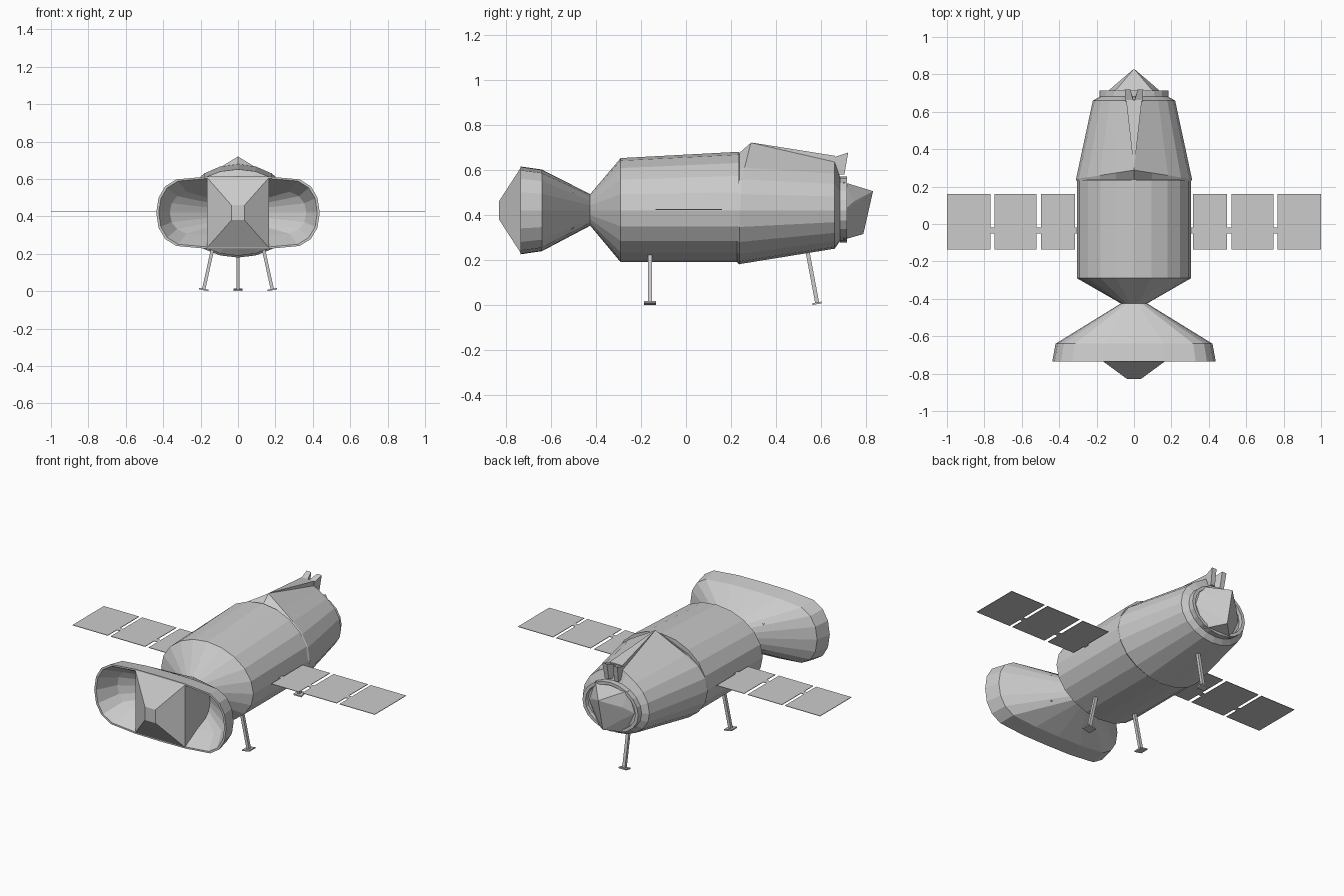
import bpy, bmesh, math
from mathutils import Vector

if "Cube" in bpy.data.objects:
    bpy.data.objects.remove(bpy.data.objects["Cube"])

CZ = 0.42   # height of the ship's long axis
N = 20      # sides of the hull


def finish(name, bm):
    bmesh.ops.recalc_face_normals(bm, faces=bm.faces)
    me = bpy.data.meshes.new(name)
    bm.to_mesh(me)
    bm.free()
    ob = bpy.data.objects.new(name, me)
    bpy.context.collection.objects.link(ob)
    return ob


def loft(name, rings, cap_start=True, cap_end=True):
    bm = bmesh.new()
    vs = [[bm.verts.new(p) for p in r] for r in rings]
    for a, b in zip(vs, vs[1:]):
        for i in range(len(a)):
            j = (i + 1) % len(a)
            bm.faces.new((a[i], a[j], b[j], b[i]))
    if cap_start:
        bm.faces.new(vs[0])
    if cap_end:
        bm.faces.new(vs[-1])
    return finish(name, bm)


def hull(name, pts):
    bm = bmesh.new()
    for p in pts:
        bm.verts.new(p)
    bmesh.ops.convex_hull(bm, input=bm.verts)
    return finish(name, bm)


def box(name, x0, x1, y0, y1, z0, z1):
    return hull(name, [(x, y, z) for x in (x0, x1) for y in (y0, y1) for z in (z0, z1)])


def ring(y, rx, top, bottom, peak=None, lean=0.0):
    """Oval section; peak turns the upper arc into a gable roof, lean pushes its ridge back."""
    out = []
    for k in range(N):
        a = math.pi / 2 - 2 * math.pi * k / N
        x, s = rx * math.cos(a), math.sin(a)
        z = CZ + s * (top if s > 0 else bottom)
        yy = y
        if s > -0.01:
            yy += lean * max(0, 1 - abs(x) / rx)
        if peak and s > 0.8:
            edge = rx * math.cos(math.radians(54))
            ez = CZ + top * math.sin(math.radians(54))
            z = peak + (ez - peak) * abs(x) / edge
        out.append((x, yy, z))
    return out


QUARTER = [(0, .195), (.165, .193), (.33, .178), (.39, .14), (.425, .08), (.437, 0)]


def pill(y, sx, sz):
    q = QUARTER
    loop = q[:-1] + [(x, -z) for x, z in q[:0:-1]] + \
        [(-x, -z) for x, z in q[:-1]] + [(-x, z) for x, z in q[:0:-1]]
    return [(x * sx, y, CZ + z * sz) for x, z in loop]


# Main hull with tapered nose
loft("main_hull", [ring(-.425, .07, .072, .068), ring(-.29, .305, .232, .23),
                   ring(.235, .305, .26, .23)])

# Rear hull with gabled roof and end cap
loft("rear_hull", [ring(.222, .302, .25, .225), ring(.237, .31, .225, .24, .675, 0),
                   ring(.24, .31, .235, .238, .72, .048),
                   ring(.66, .22, .2, .17, .66), ring(.685, .175, .14, .135)])

# Docking ring on the rear end
loft("docking_ring", [ring(.683, .185, .15, .142), ring(.715, .185, .15, .142),
                      ring(.715, .165, .132, .125), ring(.695, .162, .13, .123)])

# Faceted rear hatch
hull("rear_hatch", [(0, .83, .505), (0, .787, .315)] +
     [(s * x, y, z) for s in (-1, 1) for x, y, z in
      ((.11, .70, .545), (.15, .70, .42), (.09, .70, .29), (.1, .745, .46))])

# Ridge strip along the roof and two small fins at its end
hull("roof_ridge", [(0, .29, .721), (0, .29, .70)] +
     [(s * .042, .662, z) for s in (-1, 1) for z in (.662, .60)])
for side, s in (("left", -1), ("right", 1)):
    hull(side + "_tail_fin", [(s * x, y, z) for x0, x1, y, z in
         ((.002, .045, .655, .655), (.02, .05, .72, .677), (.018, .045, .703, .58),
          (.002, .04, .665, .58)) for x in (x0, x1)])

# Hollow front horn: outer shell, rim, then inner funnel
loft("front_horn", [ring(-.425, .07, .072, .068), pill(-.64, .96, .93), pill(-.735, 1, 1),
                    pill(-.735, .97, .95), pill(-.62, .835, .63), ring(-.45, .08, .06, .06)],
     cap_start=False)

# Tapered block filling the middle of the horn
loft("horn_block", [[(x * w, y, CZ + z * h) for x, z in ((-1, -1), (1, -1), (1, 1), (-1, 1))]
                    for y, w, h in ((-.5, .165, .08), (-.64, .165, .165),
                                    (-.735, .165, .187), (-.83, .035, .04))])

# Solar panels and their links, both sides
for side, s in (("left", -1), ("right", 1)):
    for i, (a, b) in enumerate(((.315, .497), (.52, .747), (.767, 1.0))):
        box(f"{side}_solar_panel_{i + 1}", s * a, s * b, -.135, .16, .4225, .4255)
    for i, (a, b) in enumerate(((.29, .315), (.497, .52), (.747, .767))):
        box(f"{side}_panel_link_{i + 1}", s * a, s * b, -.05, -.02, .4225, .4255)

# Landing legs with foot pads
LEGS = {"left_leg": ((-.135, -.16, .23), (-.183, -.16, .012)),
        "right_leg": ((.135, -.16, .23), (.183, -.16, .012)),
        "rear_leg": ((0, .537, .25), (0, .582, .01))}
for name, (top, foot) in LEGS.items():
    hull(name, [Vector(c) + Vector((i * .009, j * .009, 0))
                for c in (top, foot) for i in (-1, 1) for j in (-1, 1)])
    tx = .2 * (foot[0] > 0) - .2 * (foot[0] < 0)
    ty = .15 if name == "rear_leg" else 0
    lift = .025 * max(abs(tx), abs(ty))
    r = .02 if ty else .026
    hull(name + "_pad", [(foot[0] + i * .025, foot[1] + j * r,
                          k + lift + i * .025 * tx + j * .025 * ty)
                         for i in (-1, 1) for j in (-1, 1) for k in (0, .008)])
